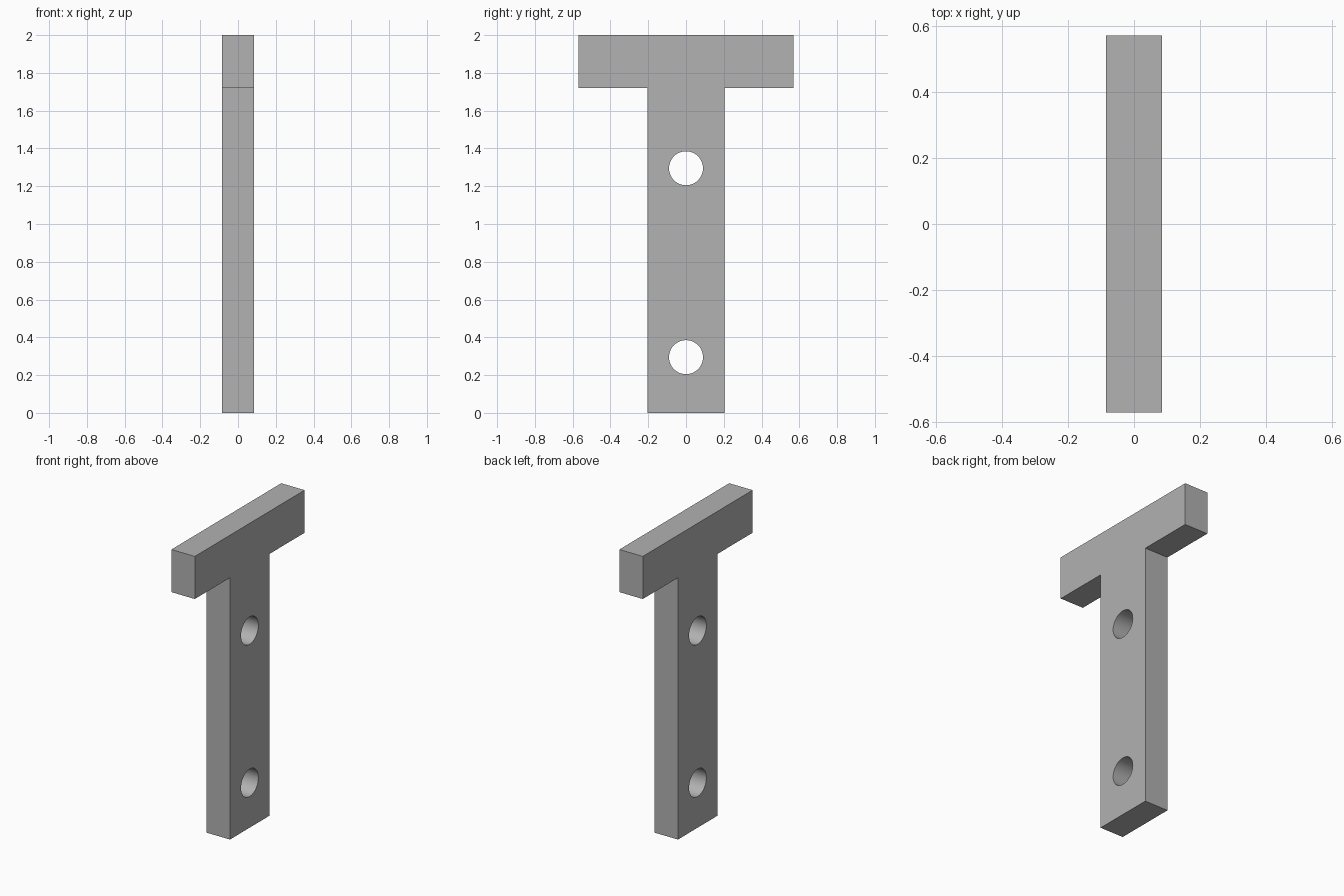
import bpy
import bmesh
from math import radians
from mathutils import Matrix

cube = bpy.data.objects.get("Cube")
if cube:
    bpy.data.objects.remove(cube, do_unlink=True)

HALF_THICK = 0.085
STEM, ARM = 0.205, 0.57
ARM_BOTTOM, TOP = 1.72, 2.0
HOLE_RADIUS = 0.09
HOLE_HEIGHTS = (0.295, 1.295)

grey = bpy.data.materials.new("plain grey")
grey.use_nodes = True
colour = (0.445, 0.445, 0.445, 1)
grey.diffuse_color = colour
grey.node_tree.nodes["Principled BSDF"].inputs["Base Color"].default_value = colour


def make_object(name, bm):
    bmesh.ops.recalc_face_normals(bm, faces=bm.faces)
    mesh = bpy.data.meshes.new(name)
    bm.to_mesh(mesh)
    bm.free()
    mesh.materials.append(grey)
    obj = bpy.data.objects.new(name, mesh)
    bpy.context.collection.objects.link(obj)
    return obj


# T-shaped plate: mirrored half profile, extruded through its thickness
half = [(STEM, 0), (STEM, ARM_BOTTOM), (ARM, ARM_BOTTOM), (ARM, TOP)]
outline = half + [(-y, z) for y, z in reversed(half)]
bm = bmesh.new()
face = bm.faces.new([bm.verts.new((-HALF_THICK, y, z)) for y, z in outline])
extruded = bmesh.ops.extrude_face_region(bm, geom=[face])["geom"]
bmesh.ops.translate(bm, vec=(2 * HALF_THICK, 0, 0),
                    verts=[v for v in extruded if isinstance(v, bmesh.types.BMVert)])
plate = make_object("t_plate", bm)

# Round cutters for the two through holes
bm = bmesh.new()
for z in HOLE_HEIGHTS:
    bmesh.ops.create_cone(
        bm, cap_ends=True, segments=48, radius1=HOLE_RADIUS, radius2=HOLE_RADIUS,
        depth=4 * HALF_THICK,
        matrix=Matrix.Translation((0, 0, z)) @ Matrix.Rotation(radians(90), 4, "Y"))
cutter = make_object("hole_cutter", bm)
cutter.hide_render = True

# Cut the holes, then smooth their walls while keeping the edges sharp
bpy.ops.object.select_all(action="DESELECT")
plate.select_set(True)
bpy.context.view_layer.objects.active = plate
holes = plate.modifiers.new("holes", "BOOLEAN")
holes.operation = "DIFFERENCE"
holes.solver = "EXACT"
holes.object = cutter
bpy.ops.object.modifier_apply(modifier=holes.name)
bpy.data.objects.remove(cutter, do_unlink=True)
bpy.ops.object.shade_smooth_by_angle(angle=radians(30))
